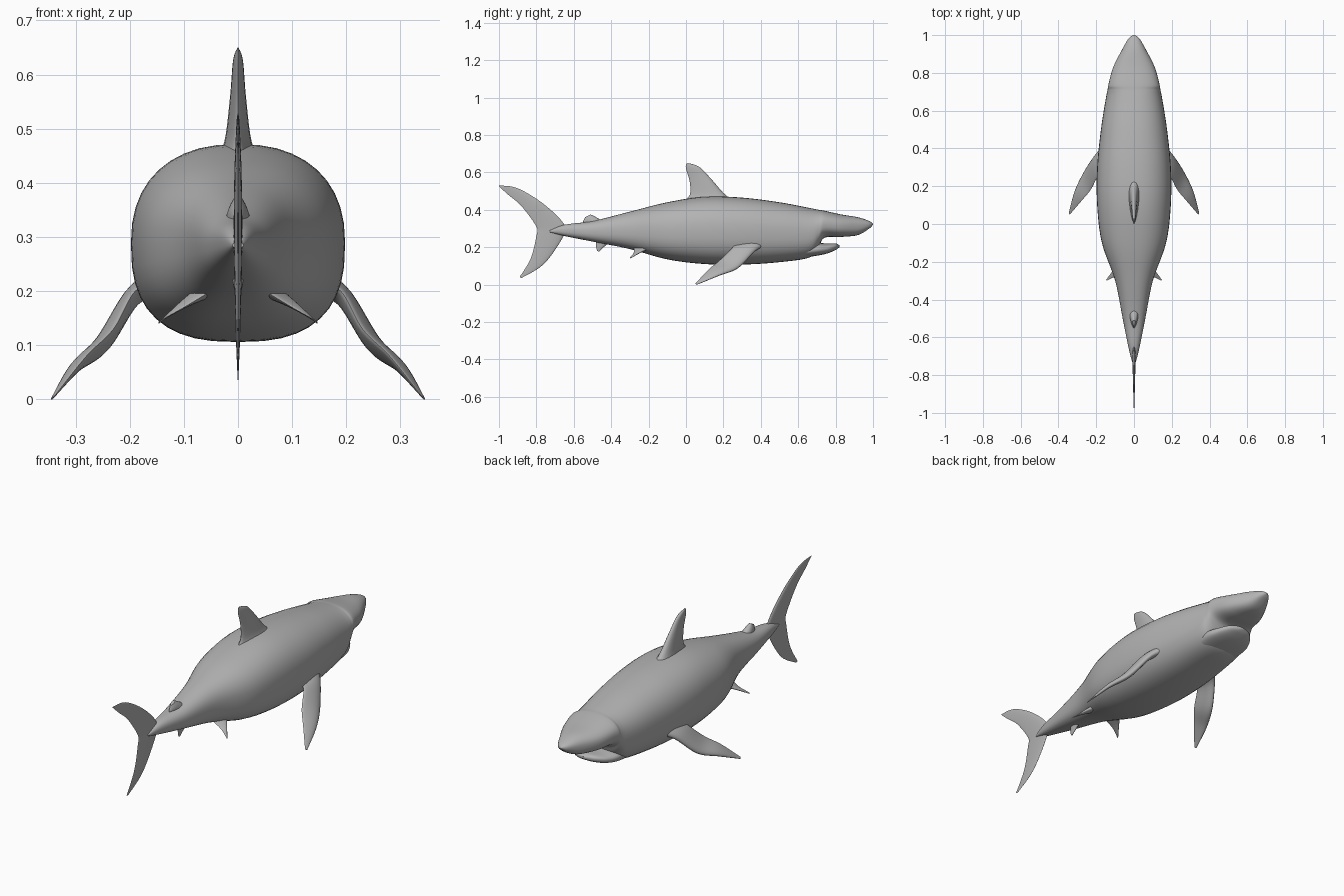
import bpy
import bmesh
import math
from mathutils import Vector

old = bpy.data.objects.get("Cube")
if old:
    bpy.data.objects.remove(old, do_unlink=True)

grey = (.45, .45, .45, 1)
skin = bpy.data.materials.new("plain grey skin")
skin.use_nodes = True
skin.diffuse_color = grey
skin.node_tree.nodes["Principled BSDF"].inputs["Base Color"].default_value = grey


def spline(stations, steps=6):
    """Catmull-Rom interpolation through rows of numbers."""
    rows = [Vector(station) for station in stations]
    padded = [rows[0], *rows, rows[-1]]
    result = []
    for before, start, end, after in zip(padded, padded[1:], padded[2:], padded[3:]):
        leaving, arriving = (end - before) / 2, (after - start) / 2
        for step in range(steps):
            t = step / steps
            ease = t * t * (3 - 2 * t)
            result.append(start.lerp(end, ease)
                          + leaving * t * (1 - t) ** 2
                          - arriving * t * t * (1 - t))
    result.append(rows[-1])
    return result


def loft(name, rings, mirrored=False):
    """Skin a list of closed rings, cap both ends and shade smooth."""
    bm = bmesh.new()
    loops = [[bm.verts.new(point) for point in ring] for ring in rings]
    for lower, upper in zip(loops, loops[1:]):
        for j in range(len(lower)):
            bm.faces.new((lower[j - 1], lower[j], upper[j], upper[j - 1]))
    bm.faces.new(loops[0])
    bm.faces.new(loops[-1])
    bmesh.ops.recalc_face_normals(bm, faces=bm.faces)
    mesh = bpy.data.meshes.new(name)
    bm.to_mesh(mesh)
    bm.free()
    mesh.materials.append(skin)
    obj = bpy.data.objects.new(name, mesh)
    bpy.context.collection.objects.link(obj)
    bpy.ops.object.select_all(action="DESELECT")
    obj.select_set(True)
    bpy.context.view_layer.objects.active = obj
    bpy.ops.object.shade_smooth_by_angle(angle=math.radians(50))
    if mirrored:
        obj.modifiers.new("Mirror", "MIRROR")


def circle_angles(segments):
    return [math.tau * j / segments for j in range(segments)]


def signed_power(value, exponent):
    return math.copysign(abs(value) ** exponent, value)


def hull(name, stations):
    """Body-like loft; each station is y, top z, bottom z, half width."""
    rings = []
    for y, top, bottom, width in spline(stations):
        middle, half = (top + bottom) / 2, (top - bottom) / 2
        ring = []
        for angle in circle_angles(40):
            c, s = math.cos(angle), math.sin(angle)
            roundness = .87 if s > 0 else .77     # the belly is flatter
            ring.append((width * signed_power(c, roundness), y,
                         middle + half * signed_power(s, roundness)))
        rings.append(ring)
    loft(name, rings)


def fin(name, thickness, stations, mirrored=False):
    """Fin loft from leading and trailing points; thickness follows the chord."""
    leads = spline([lead for lead, trail in stations])
    trails = spline([trail for lead, trail in stations])
    middles = [lead.lerp(trail, .5) for lead, trail in zip(leads, trails)]
    befores = [middles[0]] + middles
    afters = middles[1:] + [middles[-1]]
    rings = []
    for lead, trail, before, after in zip(leads, trails, befores, afters):
        chord = trail - lead
        normal = chord.cross(after - before).normalized()
        ring = []
        for angle in circle_angles(20):
            c, s = math.cos(angle), math.sin(angle)
            bulge = s * (1 + .4 * c) * thickness * chord.length
            ring.append(lead + chord * (1 - c) / 2 + normal * bulge)
        rings.append(ring)
    loft(name, rings, mirrored)


def centre_fin(name, thickness, stations):
    """Fin on the centre plane; points are given as y, z."""
    fin(name, thickness, [((0, *lead), (0, *trail)) for lead, trail in stations])


# Body with snout; the underside steps up in front to open the mouth
hull("body", [
    (-.73, .29, .28, .01), (-.65, .32, .26, .03), (-.5, .34, .23, .06),
    (-.3, .39, .19, .1), (-.1, .44, .135, .17), (.1, .47, .11, .195),
    (.3, .465, .107, .195), (.5, .44, .12, .175), (.66, .41, .145, .15),
    (.71, .4, .2, .14), (.74, .395, .25, .135), (.83, .375, .255, .11),
    (.92, .36, .265, .065), (.98, .34, .3, .03), (1, .325, .32, .005)])

# Lower jaw
hull("lower_jaw", [
    (.5, .22, .13, .1), (.67, .225, .15, .12), (.75, .22, .165, .1),
    (.8, .22, .185, .06), (.82, .21, .2, .01)])

# Fins on the centre line
centre_fin("dorsal_fin", .12, [
    ((.25, .45), (-.02, .44)), ((.2, .49), (.02, .48)),
    ((.13, .57), (.02, .55)), ((.07, .63), (0, .62)),
    ((.01, .65), (0, .645))])
centre_fin("second_dorsal_fin", .22, [
    ((-.43, .33), (-.54, .32)), ((-.48, .36), (-.55, .335)),
    ((-.51, .375), (-.54, .36))])
centre_fin("anal_fin", .15, [
    ((-.39, .24), (-.48, .24)), ((-.44, .2), (-.48, .2)),
    ((-.465, .175), (-.475, .18))])
centre_fin("tail_fin", .05, [
    ((-.88, .035), (-.89, .04)), ((-.76, .11), (-.83, .14)),
    ((-.66, .25), (-.8, .26)), ((-.65, .32), (-.8, .31)),
    ((-.76, .43), (-.88, .42)), ((-.9, .515), (-.95, .48)),
    ((-1, .53), (-1, .525))])

# Paired fins, mirrored to the other side
fin("pectoral_fins", .13, [
    ((.15, .43, .22), (.15, .24, .21)), ((.2, .37, .18), (.19, .25, .2)),
    ((.26, .28, .09), (.23, .18, .13)), ((.31, .18, .05), (.28, .12, .08)),
    ((.345, .06, 0), (.34, .05, .005))], mirrored=True)
fin("pelvic_fins", .13, [
    ((.05, -.16, .21), (.05, -.28, .2)), ((.1, -.23, .18), (.1, -.28, .17)),
    ((.147, -.295, .14), (.145, -.3, .145))], mirrored=True)
